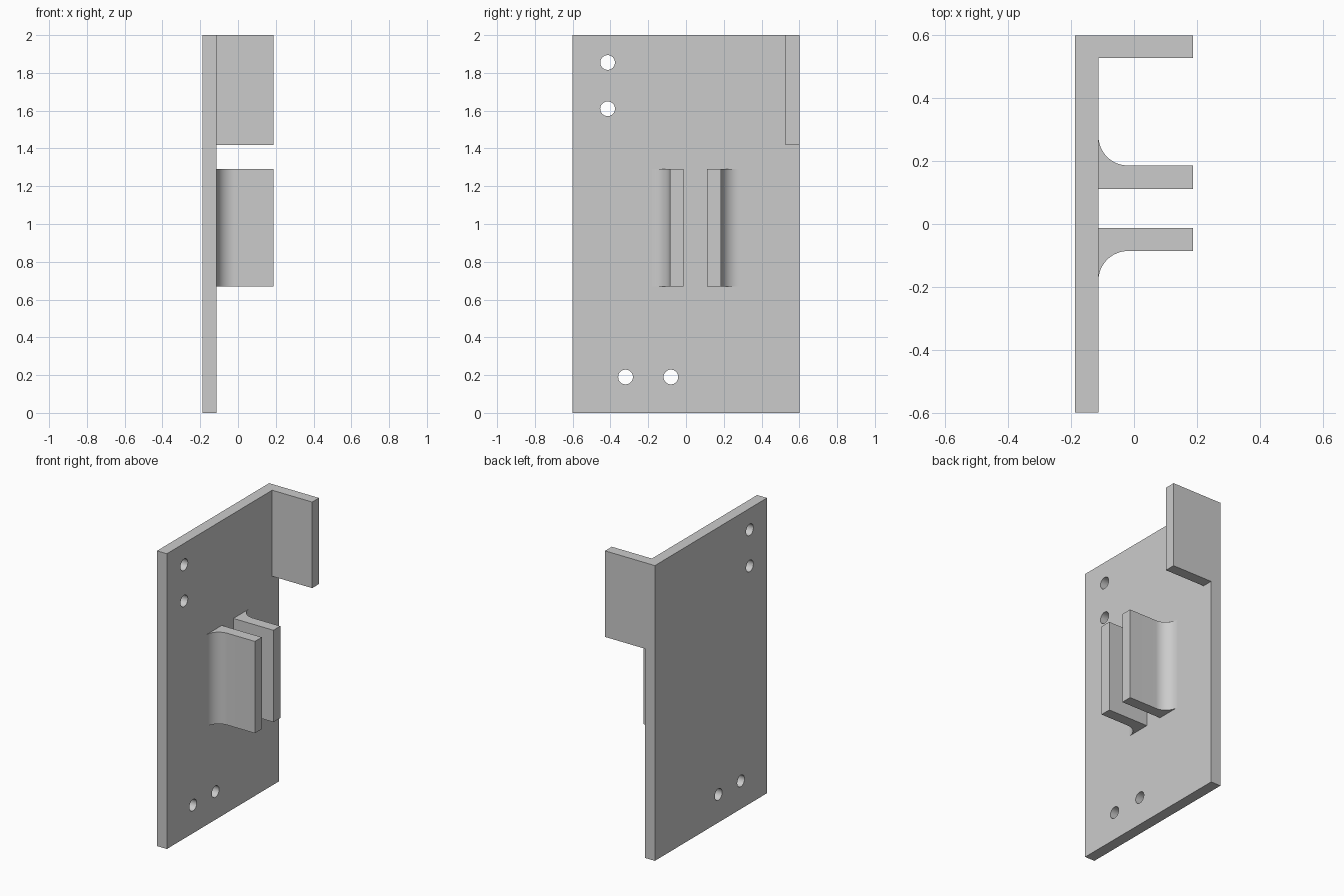
import bpy, bmesh, math
from mathutils import Matrix

cube = bpy.data.objects.get("Cube")
if cube:
    bpy.data.objects.remove(cube, do_unlink=True)

grey = bpy.data.materials.new("plain_grey")
grey.use_nodes = True
COLOUR = (0.6, 0.6, 0.6, 1)
grey.diffuse_color = COLOUR
grey.node_tree.nodes["Principled BSDF"].inputs["Base Color"].default_value = COLOUR

BACK, FACE, TIP = -0.187, -0.113, 0.187   # plate back, plate face, tab tips


def add_object(name, bm):
    bmesh.ops.recalc_face_normals(bm, faces=bm.faces)
    mesh = bpy.data.meshes.new(name)
    bm.to_mesh(mesh)
    bm.free()
    mesh.materials.append(grey)
    obj = bpy.data.objects.new(name, mesh)
    bpy.context.collection.objects.link(obj)
    return obj


def smooth(obj):
    bpy.ops.object.select_all(action='DESELECT')
    obj.select_set(True)
    bpy.context.view_layer.objects.active = obj
    bpy.ops.object.shade_smooth_by_angle(angle=math.radians(30))


def prism(name, outline, z0, z1):
    """Extrude an xy outline from z0 to z1."""
    bm = bmesh.new()
    face = bm.faces.new([bm.verts.new((x, y, z0)) for x, y in outline])
    top = bmesh.ops.extrude_face_region(bm, geom=[face])["geom"]
    verts = [v for v in top if isinstance(v, bmesh.types.BMVert)]
    bmesh.ops.translate(bm, verts=verts, vec=(0, 0, z1 - z0))
    return add_object(name, bm)


def rectangle(x0, x1, y0, y1):
    return [(x0, y0), (x1, y0), (x1, y1), (x0, y1)]


# Back plate
plate = prism("back_plate", rectangle(BACK, FACE, -0.6, 0.6), 0, 2)

# Screw holes through the plate
bm = bmesh.new()
for y, z in [(-0.415, 1.855), (-0.415, 1.61), (-0.32, 0.19), (-0.08, 0.19)]:
    place = Matrix.Translation((-0.15, y, z)) @ Matrix.Rotation(math.pi / 2, 4, 'Y')
    bmesh.ops.create_cone(bm, cap_ends=True, segments=32, radius1=0.039,
                          radius2=0.039, depth=0.3, matrix=place)
cutter = add_object("hole_cutter", bm)
cutter.hide_render = True
cut = plate.modifiers.new("holes", 'BOOLEAN')
cut.object = cutter
cut.solver = 'EXACT'
bpy.context.view_layer.objects.active = plate
bpy.ops.object.modifier_apply(modifier=cut.name)
bpy.data.objects.remove(cutter, do_unlink=True)
smooth(plate)

# Corner flange at the top of the rear edge
prism("corner_flange", rectangle(FACE, TIP, 0.527, 0.6), 1.417, 2)

# Pair of tabs, each with a curved fillet on its outer side
MID, INNER, OUTER, RADIUS = 0.05, 0.062, 0.136, 0.094
for name, side in (("rear_tab", 1), ("front_tab", -1)):
    outline = [(FACE, INNER), (TIP, INNER), (TIP, OUTER)]
    for i in range(17):
        a = math.radians(270 - 90 * i / 16)
        outline.append((FACE + RADIUS + RADIUS * math.cos(a),
                        OUTER + RADIUS + RADIUS * math.sin(a)))
    tab = prism(name, [(x, MID + side * y) for x, y in outline], 0.668, 1.29)
    smooth(tab)
